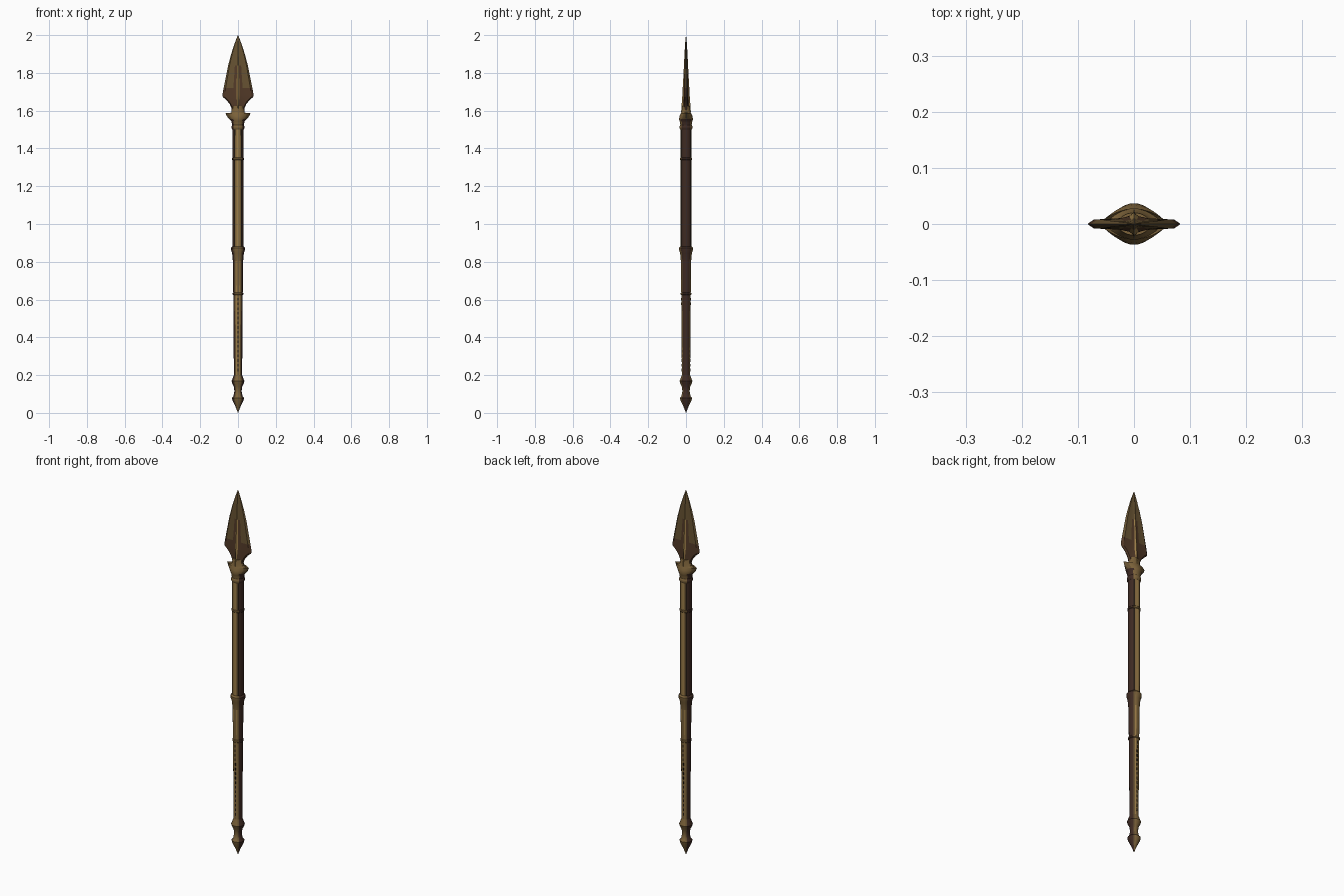
import bpy, bmesh, math

if "Cube" in bpy.data.objects:
    bpy.data.objects.remove(bpy.data.objects["Cube"])


def material(name, rgb):
    m = bpy.data.materials.new(name)
    m.diffuse_color = (*rgb, 1)
    m.use_nodes = True
    m.node_tree.nodes["Principled BSDF"].inputs["Base Color"].default_value = m.diffuse_color
    return m


GOLD = material("aged_gold", (0.200, 0.122, 0.042))
BRIGHT = material("bright_gold", (0.330, 0.205, 0.065))
DARK = material("dark_brown", (0.048, 0.023, 0.016))
BLACK = material("blackened_metal", (0.016, 0.010, 0.006))
BRONZE = material("dull_bronze", (0.135, 0.085, 0.032))
BROWN = material("blade_brown", (0.085, 0.042, 0.021))
MATS = [GOLD, BRIGHT, DARK, BLACK, BRONZE, BROWN]


def loft(name, rings, rule, angle=35):
    """Skin a stack of equal-length point rings, cap the ends, colour faces by rule."""
    bm = bmesh.new()
    loops = [[bm.verts.new(p) for p in r] for r in rings]
    n = len(loops[0])
    for a, b in zip(loops, loops[1:]):
        for i in range(n):
            bm.faces.new((a[i], a[(i + 1) % n], b[(i + 1) % n], b[i]))
    bm.faces.new(loops[0][::-1])
    bm.faces.new(loops[-1])
    bmesh.ops.remove_doubles(bm, verts=bm.verts, dist=1e-5)
    bmesh.ops.recalc_face_normals(bm, faces=bm.faces)
    bm.normal_update()
    me = bpy.data.meshes.new(name)
    for m in MATS:
        me.materials.append(m)
    for f in bm.faces:
        f.material_index = MATS.index(rule(f.calc_center_median(), f.normal))
    bm.to_mesh(me)
    bm.free()
    ob = bpy.data.objects.new(name, me)
    bpy.context.collection.objects.link(ob)
    bpy.context.view_layer.objects.active = ob
    ob.select_set(True)
    bpy.ops.object.shade_smooth_by_angle(angle=math.radians(angle))
    ob.select_set(False)
    return ob


def ring(z, rx, ry=None, n=24, power=1.0):
    ry = rx if ry is None else ry
    pts = []
    for i in range(n):
        a = 2 * math.pi * i / n
        s = math.sin(a)
        pts.append((rx * math.cos(a), math.copysign(abs(s) ** power, s) * ry, z))
    return pts


def turned(name, profile, rule):
    return loft(name, [ring(z, r) for z, r in profile], rule)


def facing(*bands):
    """Colour by angle away from the front/back axis: (limit in degrees, material)."""
    def rule(c, n):
        a = math.degrees(math.atan2(abs(c.x), abs(c.y)))
        return next((m for limit, m in bands if a < limit), DARK)
    return rule


# shafts: gold inlay front and back, dark wood on the flanks
turned("upper_shaft", [(0.86, 0.029), (1.0, 0.030), (1.53, 0.029)],
       facing((15, BRIGHT), (30, GOLD), (45, BLACK)))
turned("lower_shaft", [(0.16, 0.022), (0.22, 0.022), (0.63, 0.025), (0.86, 0.028)],
       facing((15, GOLD), (30, BRIGHT), (45, BRONZE)))

# thin dark dashes along the gold inlay of the lower shaft
for side in (-1, 1):
    for k in range(16):
        z = 0.22 + k * 0.025
        y = side * (0.0220 + 0.003 * (z - 0.22) / 0.41)
        pts = [[(x, y + dy, zz) for x, dy in ((-.003, -.0006), (.003, -.0006), (.003, .0006), (-.003, .0006))]
               for zz in (z, z + 0.014)]
        loft("inlay_dash", pts, lambda c, n: BLACK)

# bands around the shaft
for name, z, r, h in (("upper_band", 1.345, 0.032, 0.008), ("lower_band", 0.63, 0.028, 0.008),
                      ("neck_band", 1.512, 0.034, 0.012)):
    turned(name, [(z - h, r - 0.004), (z - h / 2, r), (z + h / 2, r), (z + h, r - 0.004)],
           facing((45, GOLD)))

# flared middle ring
turned("middle_ring", [(0.80, 0.027), (0.845, 0.031), (0.862, 0.037), (0.874, 0.037),
                       (0.882, 0.030)], facing((30, GOLD), (45, BRONZE)))

# butt cap with waisted neck and pointed end
turned("butt_cap", [(0.0, 0.0005), (0.03, 0.012), (0.068, 0.030), (0.080, 0.032), (0.088, 0.024),
                    (0.115, 0.019), (0.140, 0.022), (0.158, 0.031), (0.168, 0.034),
                    (0.178, 0.030), (0.200, 0.022)], facing((30, GOLD), (50, BRONZE)))


# winged collar under the blade: dark lower flanks, gold above
def collar_rule(c, n):
    if c.z < 1.56 and abs(c.x) > abs(c.y):
        return DARK
    return BRONZE if abs(c.x) > 0.04 else GOLD


loft("winged_collar",
     [ring(z, rx, ry, 32, p) for z, rx, ry, p in (
         (1.518, 0.030, 0.030, 1), (1.535, 0.033, 0.031, 1), (1.545, 0.036, 0.034, 1.1),
         (1.555, 0.046, 0.037, 1.5), (1.572, 0.060, 0.034, 2.0), (1.588, 0.066, 0.027, 2.2),
         (1.582, 0.050, 0.027, 1.7), (1.592, 0.034, 0.024, 1.2), (1.625, 0.029, 0.020, 1.1))],
     collar_rule)


# leaf blade with central ridge and bevelled edges
def blade_ring(z, w, t):
    e = min(0.008, t * 0.55)
    quarter = [(w, 0), (w * 0.86, e), (w * 0.32, t * 0.5), (w * 0.10, t * 0.7), (0, t)]
    half = quarter + [(-x, y) for x, y in quarter[-2::-1]]
    return [(x, y, z) for x, y in half + [(x, -y) for x, y in half[-2:0:-1]]]


def blade_rule(c, n):
    if abs(c.x) < 0.006 and c.z < 1.85:
        return BRIGHT
    if c.z < 1.84 and abs(c.x) < 0.25 * (2.0 - c.z):
        return BROWN if abs(c.x) < 0.024 or c.z < 1.73 else BRONZE
    return BRONZE


loft("blade", [blade_ring(*r) for r in (
    (1.59, 0.032, 0.026), (1.615, 0.035, 0.024), (1.635, 0.044, 0.023), (1.655, 0.060, 0.021),
    (1.672, 0.080, 0.020), (1.682, 0.083, 0.0195), (1.72, 0.076, 0.0175), (1.78, 0.064, 0.014),
    (1.84, 0.052, 0.011), (1.90, 0.036, 0.008), (1.95, 0.020, 0.005), (1.98, 0.009, 0.0025),
    (2.0, 0.0006, 0.0004))], blade_rule, 20)
